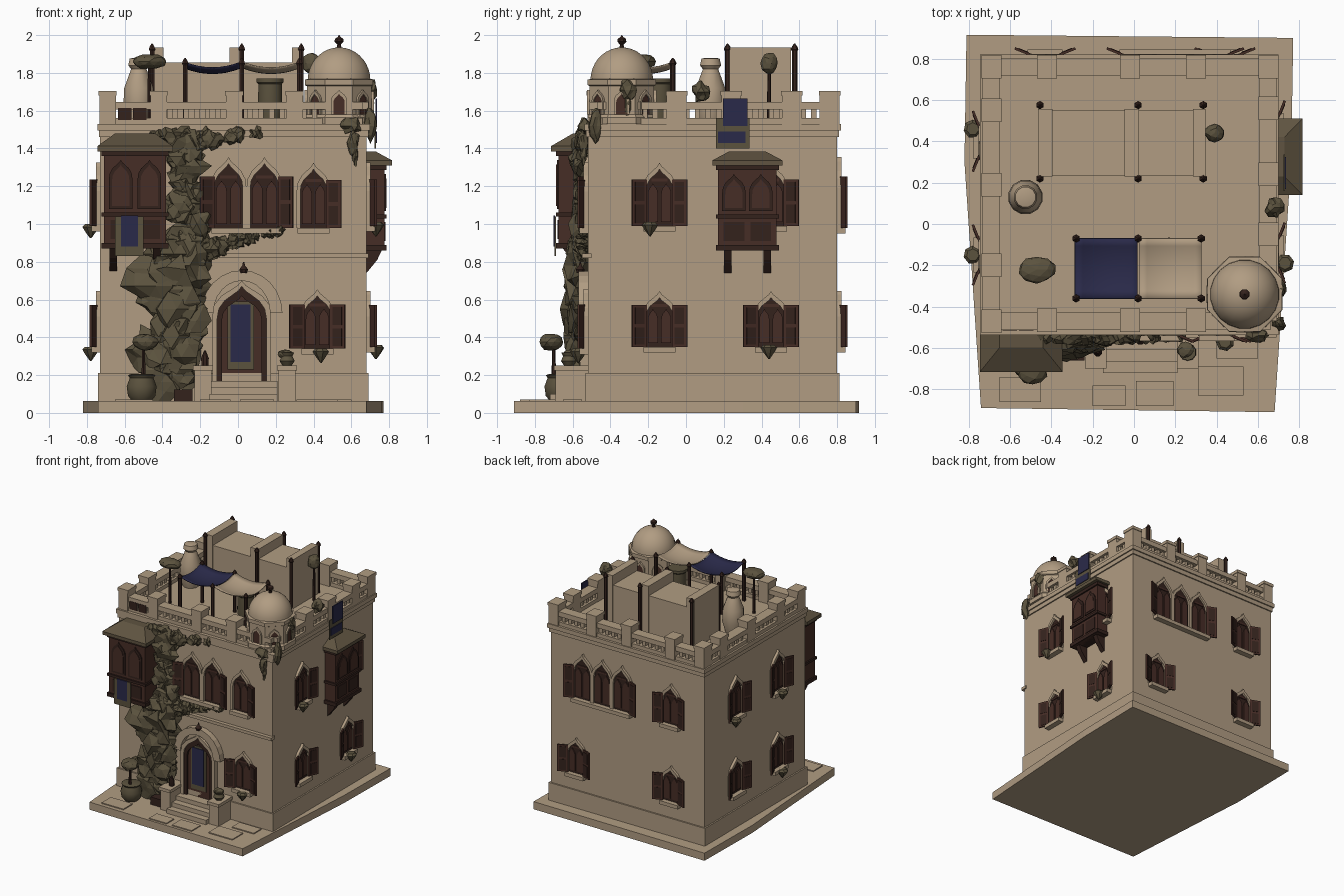
import bpy, bmesh, math, random
from mathutils import Matrix, Vector

if "Cube" in bpy.data.objects:
    bpy.data.objects.remove(bpy.data.objects["Cube"])

random.seed(4)
I = Matrix.Identity(4)


def colour(name, r, g, b):
    m = bpy.data.materials.new(name)
    m.diffuse_color = (r, g, b, 1)
    m.use_nodes = True
    m.node_tree.nodes["Principled BSDF"].inputs["Base Color"].default_value = m.diffuse_color
    return m


STONE = colour("sandstone", .44, .335, .225)
WOOD = colour("red_brown_wood", .062, .026, .019)
DARK = colour("dark_wood", .034, .016, .012)
LEAF = colour("dull_olive", .105, .085, .048)
ROOF = colour("olive_roof", .115, .088, .052)
NAVY = colour("navy_cloth", .023, .023, .068)


def finish(name, bm, mat, M=I, smooth=False):
    bmesh.ops.recalc_face_normals(bm, faces=bm.faces)
    me = bpy.data.meshes.new(name)
    bm.to_mesh(me)
    bm.free()
    me.transform(M)
    me.materials.append(mat)
    ob = bpy.data.objects.new(name, me)
    bpy.context.collection.objects.link(ob)
    if smooth:
        bpy.ops.object.select_all(action='DESELECT')
        ob.select_set(True)
        bpy.context.view_layer.objects.active = ob
        bpy.ops.object.shade_smooth_by_angle(angle=math.radians(40))
    return ob


def box(name, mat, x0, x1, y0, y1, z0, z1, M=I):
    bm = bmesh.new()
    bmesh.ops.create_cube(bm, size=1)
    for v in bm.verts:
        v.co = ((x0 + x1) / 2 + v.co.x * (x1 - x0), (y0 + y1) / 2 + v.co.y * (y1 - y0),
                (z0 + z1) / 2 + v.co.z * (z1 - z0))
    return finish(name, bm, mat, M)


def prism(name, mat, pts, y0, y1, M=I, flat=False):
    """Extrude an outline: (x, z) along y, or (x, y) along z when flat."""
    bm = bmesh.new()
    a, b = [[bm.verts.new((p, d, q) if not flat else (p, q, d)) for p, q in pts] for d in (y0, y1)]
    n = len(pts)
    bm.faces.new(a)
    bm.faces.new(b)
    for i in range(n):
        bm.faces.new((a[i], a[(i + 1) % n], b[(i + 1) % n], b[i]))
    return finish(name, bm, mat, M)


def lathe(name, mat, prof, loc, n=14, M=I, smooth=True):
    bm = bmesh.new()
    rings = [[bm.verts.new((loc[0] + r * math.cos(t), loc[1] + r * math.sin(t), z))
              for t in (2 * math.pi * (i + .5) / n for i in range(n))] for r, z in prof]
    for a, b in zip(rings, rings[1:]):
        for i in range(n):
            bm.faces.new((a[i], a[(i + 1) % n], b[(i + 1) % n], b[i]))
    bm.faces.new(rings[0])
    bm.faces.new(rings[-1])
    return finish(name, bm, mat, M, smooth)


def foliage(name, clumps, rough=.35, sub=2):
    """Ragged clumps, each (centre, radii)."""
    bm = bmesh.new()
    for c, r in clumps:
        vs = bmesh.ops.create_icosphere(bm, subdivisions=sub, radius=1)['verts']
        for v in vs:
            k = 1 + random.uniform(-rough, rough)
            v.co = Vector(c) + Vector(v.co[i] * r[i] * k for i in range(3))
    return finish(name, bm, LEAF)


def arch(w, z0, zs, z1, cx=0):
    h = z1 - zs
    half = [(1, 0), (.93, .3), (.7, .55), (.38, .73), (.14, .86)]
    return ([(cx - w, z0), (cx + w, z0)] + [(cx + w * a, zs + h * b) for a, b in half] + [(cx, z1)]
            + [(cx - w * a, zs + h * b) for a, b in reversed(half)])


def ring(name, mat, inner, outer, y0, y1, M=I):
    bm = bmesh.new()
    L = [[bm.verts.new((x, y, z)) for x, z in p] for p, y in ((inner, y0), (inner, y1), (outer, y1), (outer, y0))]
    n = len(inner)
    for a, b in zip(L, L[1:]):
        for i in range(1, n):
            bm.faces.new((a[i], a[(i + 1) % n], b[(i + 1) % n], b[i]))
    return finish(name, bm, mat, M)


# Wall frames: local x runs along the wall, local -y points outward
def wall(x, y, deg):
    return Matrix.Translation((x, y, 0)) @ Matrix.Rotation(math.radians(deg), 4, 'Z')


FRONT, RIGHT = wall(0, -.52, 0), wall(.68, 0, 90)
LEFT, BACK = wall(-.73, 0, -90), wall(0, .80, 180)


def shutter(M, x, side, z0, z1, w=.085):
    S = M @ Matrix.Translation((x, -.012, 0)) @ Matrix.Rotation(math.radians(-22 * side), 4, 'Z')
    a, b = sorted((0, side * w))
    box("shutter", WOOD, a, b, -.012, 0, z0, z1, S)
    for lo, hi in ((.06, .46), (.54, .94)):
        box("shutter_panel", DARK, a + .016, b - .016, -.015, -.01, z0 + lo * (z1 - z0), z0 + hi * (z1 - z0), S)


def window(M, xs, z0, z1, w=.07, left=True, right=True):
    zs = z0 + (z1 - z0) * .62
    for x in xs:
        prism("window_panel", DARK, arch(w, z0, zs, z1, x), -.006, .01, M)
        ring("window_surround", STONE, arch(w, z0, zs, z1, x), arch(w + .02, z0, zs, z1 + .035, x), .005, -.022, M)
        for s in (-1, 1):
            c = x + s * w * .5
            prism("window_leaf", WOOD, arch(w * .38, z0 + .02, zs - .02, zs + .04, c), -.014, 0, M)
        box("window_head", WOOD, x - w * .6, x + w * .6, -.013, 0, zs + .05, zs + .065, M)
    box("window_sill", STONE, xs[0] - w - .015, xs[-1] + w + .015, -.045, .01, z0 - .03, z0, M)
    if left:
        shutter(M, xs[0] - w, -1, z0, zs + .06)
    if right:
        shutter(M, xs[-1] + w, 1, z0, zs + .06)


# Ground slab, walls and mouldings
prism("ground_slab", STONE, [(-.81, .915), (.77, .90), (.76, .3), (.68, -.91), (-.74, -.89), (-.82, .3)], 0, .063, flat=True)
for x, y, w, d in ((-.55, -.8, .2, .12), (-.12, -.83, .16, .1), (.1, -.82, .18, .12), (.42, -.76, .22, .14), (.5, -.6, .2, .1)):
    box("paving_slab", STONE, x - w / 2, x + w / 2, y - d / 2, y + d / 2, .05, .071)
box("house_walls", STONE, -.73, .68, -.52, .80, .06, 1.53)
box("plinth", STONE, -.742, .692, -.532, .812, .06, .21)
box("cornice", STONE, -.745, .70, -.537, .82, 1.495, 1.53)
box("lower_cornice", STONE, -.737, .69, -.529, .81, 1.46, 1.495)
box("string_course", STONE, -.1, .69, -.55, -.5, .82, .845)

# Windows on all four walls
window(FRONT, [-.05, .14], .98, 1.32, .075)
window(FRONT, [.40], .98, 1.29, .07, left=False)
window(FRONT, [.42], .34, .62)
window(RIGHT, [-.14], .99, 1.29)
window(RIGHT, [.45], .99, 1.29, left=False)
for y in (-.14, .45):
    window(RIGHT, [y], .35, .61)
for y in (-.4, .15):
    window(LEFT, [y], .99, 1.29)
    window(LEFT, [y], .35, .61)
window(BACK, [-.38, -.2, -.02], .98, 1.32, .075)
window(BACK, [.43], .99, 1.29)
for x in (.43, -.44):
    window(BACK, [x], .35, .61)


# Projecting wooden bays
def bay(M, x0, x1, depth, z0, z1, ztop, over):
    cx = (x0 + x1) / 2
    box("bay_body", WOOD, x0, x1, -depth, .01, z0, z1, M)
    for z, h in ((z0, .03), (z0 + .17, .02), (z1 - .04, .04)):
        box("bay_rail", DARK, x0 - .012, x1 + .012, -depth - .012, 0, z, z + h, M)
    for s in (-1, 1):
        c = cx + s * (x1 - x0) * .23
        prism("bay_lattice", DARK, arch(.062, z0 + .21, z1 - .16, z1 - .06, c), -depth - .008, 0, M)
        prism("bay_shutter", WOOD, arch(.046, z0 + .225, z1 - .17, z1 - .085, c), -depth - .012, 0, M)
        box("bay_panel", DARK, c - .055, c + .055, -depth - .006, 0, z0 + .05, z0 + .15, M)
        b = cx + s * ((x1 - x0) / 2 - .05)
        prism("bay_bracket", DARK, [(0, z0), (-depth * .85, z0), (-depth * .6, z0 - .05), (0, z0 - .12)], b - .02, b + .02,
              M @ Matrix(((0, 1, 0, 0), (1, 0, 0, 0), (0, 0, 1, 0), (0, 0, 0, 1))))
    bm = bmesh.new()
    low = [(x0 - over, .0), (x1 + over, 0), (x1 + over, -depth - .04), (x0 - over, -depth - .04)]
    top = [(x0 + .06, 0), (x1 - .06, 0), (x1 - .06, -depth * .5), (x0 + .06, -depth * .5)]
    R = [[bm.verts.new((x, y, z)) for x, y in p] for p, z in ((low, z1 - .015), (low, z1 + .012), (top, ztop))]
    for a, b in zip(R, R[1:]):
        for i in range(4):
            bm.faces.new((a[i], a[(i + 1) % 4], b[(i + 1) % 4], b[i]))
    bm.faces.new(R[0])
    bm.faces.new(R[2])
    finish("bay_roof", bm, ROOF, M)


bay(FRONT, -.71, -.38, .155, .87, 1.40, 1.48, .035)
bay(RIGHT, .17, .48, .095, .86, 1.325, 1.385, .03)
# Hanging cloths
box("cloth_border", LEAF, -.65, -.50, -.175, -.167, .83, 1.04, FRONT)
box("cloth_centre", NAVY, -.62, -.53, -.181, -.173, .88, 1.045, FRONT)
box("roof_cloth_border", LEAF, .16, .335, -.05, -.043, 1.40, 1.56, RIGHT)
box("roof_cloth_top", NAVY, .195, .325, -.056, -.047, 1.52, 1.665, RIGHT)
box("roof_cloth_base", NAVY, .17, .315, -.055, -.047, 1.43, 1.49, RIGHT)

# Doorway and stairs
door = arch(.13, .17, .50, .67, .02)
prism("door", WOOD, arch(.11, .17, .49, .63, .02), -.012, .01, FRONT)
ring("door_frame", DARK, arch(.105, .17, .49, .62, .02), door, .01, -.03, FRONT)
box("door_hanging_border", LEAF, -.055, .085, -.02, -.011, .23, .59, FRONT)
box("door_hanging", NAVY, -.04, .065, -.026, -.017, .27, .575, FRONT)
ring("door_jamb", STONE, door, arch(.155, .17, .52, .70, .02), .01, -.04, FRONT)
curve = [(math.cos(t), math.sin(t)) for t in (math.pi * i / 12 for i in range(13))]
ring("door_hood", STONE, [(-.18 + .05, .53)] + [(.02 + .15 * c, .53 + .17 * s) for c, s in curve],
     [(-.19, .53)] + [(.02 + .215 * c, .53 + .225 * s) for c, s in curve], .01, -.05, FRONT)
lathe("hood_ornament", DARK, [(.02, .74), (.025, .76), (.008, .78), (.004, .80)], (.03, -.56), 8)
for i in range(3):
    box("step", STONE, -.15, .21, -.72 + i * .055, -.5, .06, .10 + i * .035)
for x in (-.185, .26):
    box("stair_pedestal", STONE, x - .045, x + .045, -.69, -.51, .06, .225)
    box("pedestal_cap", STONE, x - .053, x + .053, -.70, -.51, .225, .25)
lathe("step_lantern", DARK, [(.02, .25), (.022, .29), (.005, .33)], (-.175, -.62), 8)
box("garden_crate", DARK, -.34, -.24, -.66, -.57, .06, .125)

# Roof parapet: rails, balusters and posts
def rail(axis, c, a, b):
    def piece(name, lo, hi, t, z0, z1):
        e = (lo, hi, c - t, c + t) if axis == 'x' else (c - t, c + t, lo, hi)
        box(name, STONE, *e, z0, z1)
    piece("parapet_base", a, b, .04, 1.53, 1.56)
    piece("parapet_rail", a, b, .042, 1.605, 1.645)
    n = int((b - a) / .055)
    for i in range(n):
        p = a + (i + .5) * (b - a) / n
        piece("baluster", p - .014, p + .014, .022, 1.55, 1.61)


for y, (a, b) in ((-.47, (-.7, .66)), (.76, (-.7, .66))):
    rail('x', y, a, b)
for x in (-.69, .65):
    rail('y', x, -.47, .76)
posts = [(x, y) for x in (-.42, -.02, .30) for y in (-.465, .76)] + [(-.69, y) for y in (.55, .19, -.20)]
posts += [(.65, y) for y in (.56, .24, -.05)] + [(-.69, -.47), (-.69, .76), (.65, .76)]
for x, y in posts:
    box("parapet_post", STONE, x - .043, x + .043, y - .052, y + .052, 1.53, 1.685)
    box("post_cap", STONE, x - .048, x + .048, y - .057, y + .057, 1.68, 1.705)
for x in (-.60, -.52):
    box("parapet_lattice", DARK, x - .035, x + .035, -.515, -.508, 1.55, 1.615)

# Rooftop room with cross walls and corner poles
box("roof_room", STONE, -.46, .34, .235, .55, 1.53, 1.855)
for x, w in ((-.43, .035), (-.01, .035), (.315, .03)):
    box("roof_room_ridge", STONE, x - w, x + w, .23, .555, 1.53, 1.935)


def pole(x, y, top):
    lathe("pole", DARK, [(.014, 1.53), (.014, top - .04), (.02, top - .03), (.014, top - .015), (.003, top)], (x, y), 6, smooth=False)


for x in (-.455, .02, .335):
    for y in (.22, .575):
        pole(x, y, 1.955)
for x in (-.28, .02, .325):
    for y in (-.36, -.07):
        pole(x, y, 1.88)

# Sagging awnings
for name, mat, x0, x1 in (("navy_awning", NAVY, -.285, .015), ("pale_awning", STONE, .025, .325)):
    bm = bmesh.new()
    bmesh.ops.create_grid(bm, x_segments=8, y_segments=8, size=1)
    for v in bm.verts:
        x, y = v.co.x, v.co.y
        v.co = ((x0 + x1) / 2 + x * (x1 - x0) / 2, -.215 + y * .145, 1.80 + .03 * x * x + .03 * y * y)
    ob = finish(name, bm, mat, smooth=True)
    ob.modifiers.new("thickness", 'SOLIDIFY').thickness = .006

# Domed corner turret
T = (.535, -.34)
lathe("turret", STONE, [(.185, 1.53), (.185, 1.73), (.195, 1.735), (.195, 1.765), (.16, 1.77)], T, 8, smooth=False)
lathe("turret_foot", STONE, [(.197, 1.53), (.197, 1.565), (.185, 1.58)], T, 8, smooth=False)
lathe("dome", STONE, [(.168 * math.cos(t), 1.76 + .175 * math.sin(t)) for t in (i * math.pi / 18 for i in range(9))] + [(.005, 1.935)], T, 20)
lathe("dome_finial", DARK, [(.015, 1.93), (.01, 1.95), (.026, 1.965), (.024, 1.98), (.008, 1.99), (.002, 2.0)], T, 8)
for k in range(8):
    M = wall(*T, 45 * k)
    prism("turret_window", WOOD, arch(.03, 1.58, 1.64, 1.69), -.177, -.16, M)
    ring("turret_window_surround", STONE, arch(.03, 1.58, 1.64, 1.69), arch(.042, 1.58, 1.65, 1.71), -.165, -.184, M)

# Roof jars, barrel and pots
lathe("roof_urn", STONE, [(.06, 1.53), (.085, 1.62), (.08, 1.72), (.05, 1.80), (.042, 1.82), (.058, 1.84), (.05, 1.875), (.03, 1.88)], (-.525, .13), 12)
lathe("roof_barrel", LEAF, [(.058, 1.53), (.068, 1.62), (.065, 1.74), (.075, 1.75), (.075, 1.77)], (.17, -.14), 10)
lathe("yard_pot", LEAF, [(.05, .06), (.075, .09), (.082, .14), (.065, .185), (.075, .20), (.06, .205)], (-.51, -.67), 12)
lathe("step_pot", LEAF, [(.025, .25), (.042, .275), (.03, .30), (.04, .32)], (.26, -.62), 10)
for x, y, z0, z1 in ((-.47, -.22, 1.53, 1.85), (-.50, -.70, .2, .36), (.39, .44, 1.53, 1.85)):
    lathe("shrub_stem", DARK, [(.012, z0), (.008, z1)], (x, y), 6)
foliage("round_shrubs", [((-.47, -.22, 1.86), (.09, .065, .04)), ((-.49, -.715, .375), (.07, .065, .045)),
                         ((.39, .44, 1.85), (.05, .045, .06)), ((.25, -.61, .31), (.04, .04, .025))], .08)

# Hanging window plants
for M, x, z in ((FRONT, .44, .31), (RIGHT, -.19, .98), (RIGHT, .44, .33), (LEFT, .15, .97), (LEFT, .15, .32), (LEFT, -.46, .97)):
    lathe("hanging_plant", LEAF, [(.004, z - .045), (.03, z - .01), (.045, z + .015), (.03, z + .03)], (x, -.05), 7, M, False)

# Climbing vine on the front wall: (x, z, radius) way-points
def vine(pts, n):
    out = []
    for (x0, z0, r0), (x1, z1, r1) in zip(pts, pts[1:]):
        for i in range(n):
            t = (i + random.random()) / n
            r = r0 + (r1 - r0) * t
            s = random.uniform(.5, .8) * r
            out.append(((x0 + (x1 - x0) * t + random.uniform(-.5, .5) * r, -.525 - .22 * r,
                         z0 + (z1 - z0) * t + random.uniform(-.2, .2) * r), (s, .025 + s * .35, s)))
    return out


clumps = vine([(-.34, .15, .14), (-.38, .45, .18), (-.37, .72, .19), (-.25, .92, .12), (-.29, 1.15, .09), (-.25, 1.40, .12)], 9)
clumps += vine([(-.48, 1.46, .05), (-.25, 1.44, .08), (.08, 1.47, .045)], 7)
clumps += vine([(-.25, .86, .09), (0, .91, .05), (.25, .97, .04)], 7)
foliage("climbing_vine", clumps, .45)
# Trailing vines by the turret
foliage("trailing_vine", [((.60, -.54, 1.52), (.05, .03, .04)), ((.61, -.545, 1.43), (.03, .025, .07)), ((.62, -.54, 1.36), (.015, .015, .05)),
                          ((.705, -.31, 1.71), (.03, .05, .05)), ((.70, -.31, 1.64), (.02, .02, .06)),
                          ((.68, .08, 1.70), (.04, .045, .05)), ((.70, -.48, 1.52), (.03, .03, .09))], .3)
